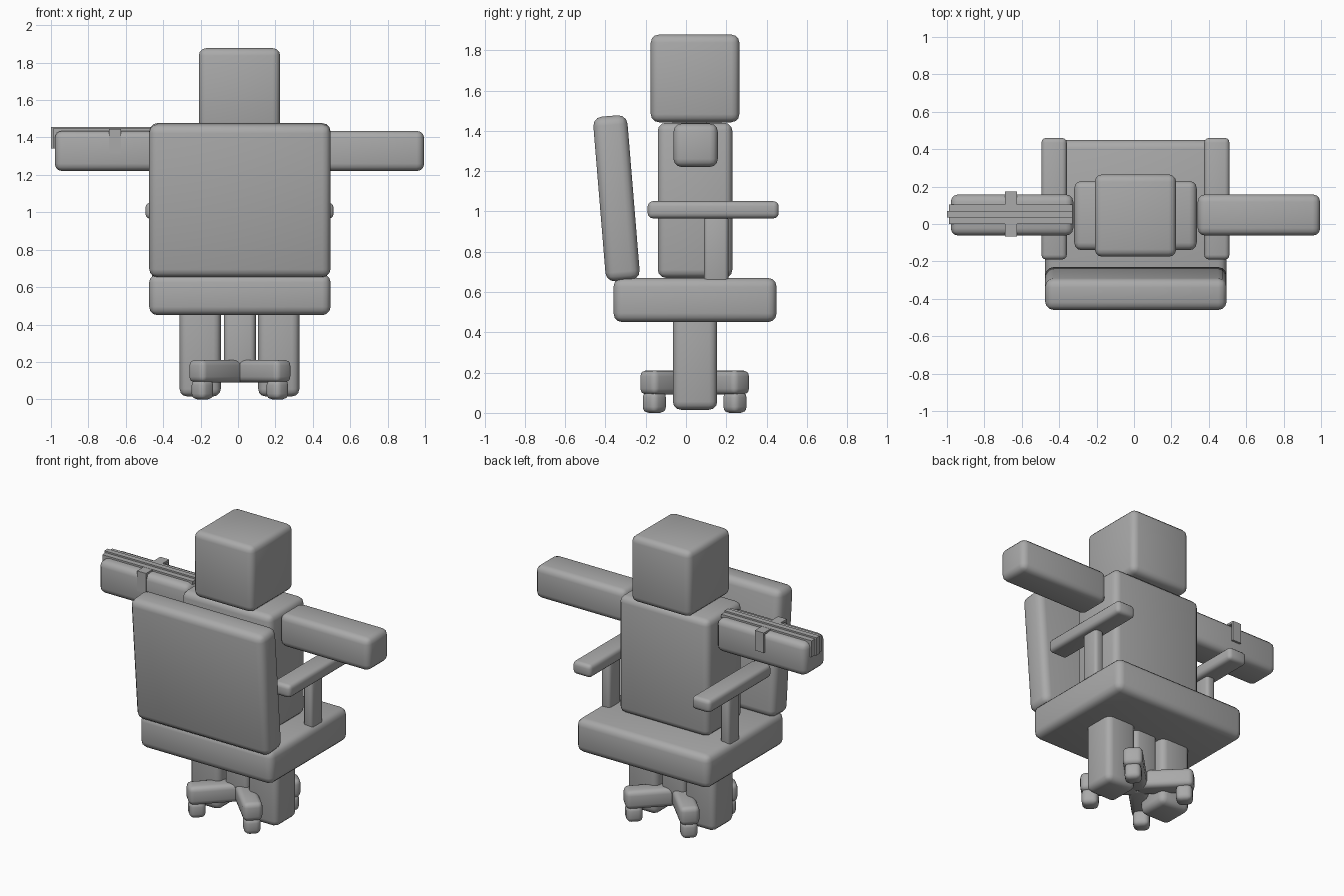
import bpy
import math

cube = bpy.data.objects.get("Cube")
if cube:
    bpy.data.objects.remove(cube, do_unlink=True)

grey = bpy.data.materials.new("plain_grey")
grey.use_nodes = True
colour = (0.4, 0.4, 0.4, 1)
grey.diffuse_color = colour
grey.node_tree.nodes["Principled BSDF"].inputs["Base Color"].default_value = colour


def box(name, centre, size, bevel=0.0, segments=3, rot=(0, 0, 0)):
    """Rounded box given by centre and full size."""
    bpy.ops.mesh.primitive_cube_add(size=1, location=centre)
    ob = bpy.context.object
    ob.name = name
    ob.scale = size
    bpy.ops.object.transform_apply(location=False, rotation=False, scale=True)
    ob.rotation_euler = rot
    ob.data.materials.append(grey)
    if bevel:
        mod = ob.modifiers.new("Rounded edges", 'BEVEL')
        mod.width = bevel
        mod.segments = segments
        mod.limit_method = 'ANGLE'
        bpy.ops.object.modifier_apply(modifier=mod.name)
        bpy.ops.object.shade_smooth_by_angle(angle=math.radians(35))
    return ob


MID_X, MID_Y = 0.008, 0.045
SIDES = (("left", 1), ("right", -1))

# Seated figure
box("head", (MID_X, MID_Y, 1.66), (0.435, 0.44, 0.435), 0.04)
box("torso", (MID_X, MID_Y, 1.055), (0.655, 0.37, 0.77), 0.04)
for side, s in SIDES:
    box(side + "_arm", (MID_X + s * 0.66, MID_Y + 0.003, 1.328),
        (0.655, 0.22, 0.215), 0.04)
    box(side + "_leg", (MID_X + s * 0.21, MID_Y, 0.343),
        (0.22, 0.22, 0.655), 0.04)

# Chair seat and tilted backrest
box("seat", (0.01, 0.045, 0.56), (0.97, 0.81, 0.22), 0.045)
box("backrest", (0.01, -0.345, 1.065), (0.97, 0.17, 0.82), 0.045,
    rot=(math.radians(4.7), 0, 0))

# Armrests on posts
for side, s in SIDES:
    x = 0.008 + s * 0.435
    box(side + "_armrest", (x, 0.135, 1.008), (0.135, 0.65, 0.085), 0.025)
    box(side + "_armrest_post", (x, 0.15, 0.81), (0.065, 0.12, 0.34), 0.02)

# Column and four-armed base with casters
box("column", (0.01, 0.045, 0.31), (0.17, 0.17, 0.42), 0.03)
for y_name, sy in (("front", -1), ("back", 1)):
    for side, sx in SIDES:
        angle = math.atan2(sy, sx)
        ux, uy = math.cos(angle), math.sin(angle)
        box(f"{y_name}_{side}_base_arm",
            (0.01 + ux * 0.165, 0.043 + uy * 0.165, 0.151),
            (0.35, 0.12, 0.12), 0.03, rot=(0, 0, angle))
        box(f"{y_name}_{side}_caster",
            (0.01 + ux * 0.283, 0.043 + uy * 0.283, 0.053),
            (0.1, 0.1, 0.106), 0.03, rot=(0, 0, angle))

# Ribbed strip along the right arm, bent down over its end
for name, y, lift in (("front", 0.017, 0), ("middle", 0.052, 0.01), ("back", 0.087, 0)):
    start = -0.99 - lift
    top = 1.447 + lift
    box(name + "_strip", ((start - 0.33) / 2, y, (top + 1.425) / 2),
        (-0.33 - start, 0.035, top - 1.425))
    box(name + "_strip_end", ((start - 0.97) / 2, y, (top + 1.34) / 2),
        (-0.97 - start, 0.035, top - 1.34))

# Clip wrapped over the right arm
box("clip_top", (-0.657, 0.055, 1.439), (0.065, 0.24, 0.014))
for name, y in (("front", -0.06), ("back", 0.168)):
    box(name + "_clip_side", (-0.657, y, 1.38), (0.065, 0.014, 0.132))
